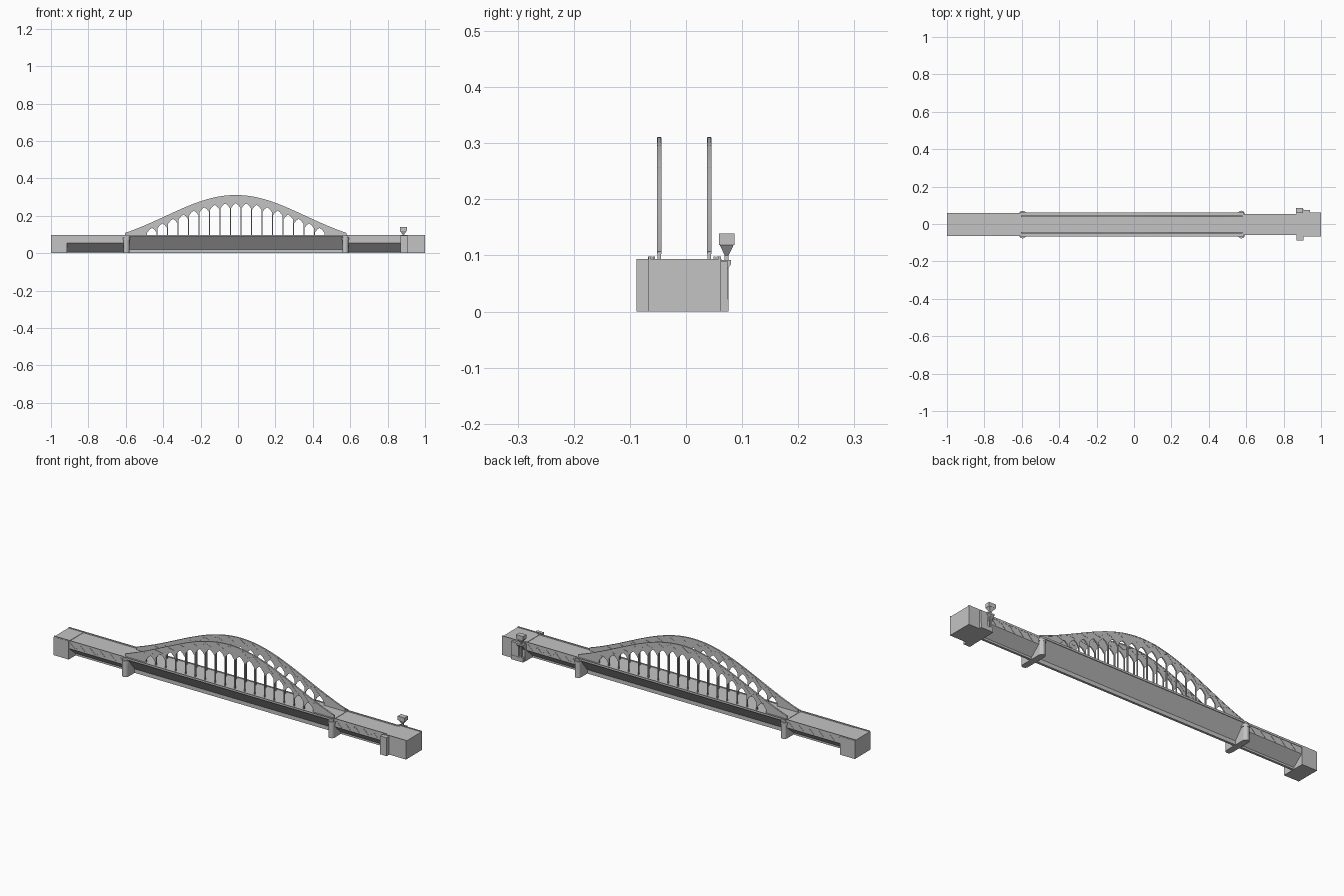
import bpy, bmesh, math
from mathutils import Vector

if "Cube" in bpy.data.objects:
    bpy.data.objects.remove(bpy.data.objects["Cube"])

grey = bpy.data.materials.new("concrete_grey")
grey.use_nodes = True
grey.diffuse_color = (0.55, 0.55, 0.55, 1)
grey.node_tree.nodes["Principled BSDF"].inputs["Base Color"].default_value = grey.diffuse_color

CX, CY = -0.012, -0.003      # middle of the main span
HALF = 0.592                 # half length of the main span
DECK = 0.098


def finish(name, bm):
    bmesh.ops.recalc_face_normals(bm, faces=bm.faces)
    mesh = bpy.data.meshes.new(name)
    bm.to_mesh(mesh)
    bm.free()
    mesh.materials.append(grey)
    obj = bpy.data.objects.new(name, mesh)
    bpy.context.collection.objects.link(obj)
    return obj


def add_prism(bm, points, direction):
    face = bm.faces.new([bm.verts.new(p) for p in points])
    out = bmesh.ops.extrude_face_region(bm, geom=[face])
    moved = [v for v in out["geom"] if isinstance(v, bmesh.types.BMVert)]
    bmesh.ops.translate(bm, verts=moved, vec=Vector(direction))


def prism(name, points, direction):
    bm = bmesh.new()
    add_prism(bm, points, direction)
    return finish(name, bm)


def add_box(bm, x0, x1, y0, y1, z0, z1):
    add_prism(bm, [(x0, y0, z0), (x1, y0, z0), (x1, y1, z0), (x0, y1, z0)], (0, 0, z1 - z0))


def box(name, *limits):
    bm = bmesh.new()
    add_box(bm, *limits)
    return finish(name, bm)


def add_bar(bm, a, b, width, y0, y1):
    # flat bar between two (x, z) points
    a, b = Vector(a), Vector(b)
    d = (b - a).normalized() * width / 2
    n = Vector((-d.y, d.x))
    add_prism(bm, [(p.x, y0, p.y) for p in (a + n, a - n, b - n, b + n)], (0, y1 - y0, 0))


# Girder with a sloping underside and a narrow keel
def girder(name, x0, x1, half, top, side, keel):
    k = 0.006
    section = [(-half, top), (-half, side), (-k, keel), (-k, 0),
               (k, 0), (k, keel), (half, side), (half, top)]
    prism(name, [(x0, CY + y, z) for y, z in section], (x1 - x0, 0, 0))


girder("main_girder", CX - HALF, CX + HALF, 0.063, 0.094, 0.090, 0.020)
girder("right_side_girder", -0.92, CX - HALF, 0.059, 0.092, 0.055, 0.010)
girder("left_side_girder", CX + HALF, 0.88, 0.055, 0.092, 0.055, 0.010)

# Parapets along every span
for label, x0, x1, half in (("main", CX - HALF, CX + HALF, 0.0645),
                            ("right", -1, CX - HALF, 0.061),
                            ("left", CX + HALF, 0.88, 0.056)):
    bm = bmesh.new()
    for s in (-1, 1):
        add_box(bm, x0, x1, *sorted((CY + s * half, CY + s * (half - 0.004))), 0.088, DECK)
    finish(label + "_parapets", bm)

# Diagonal bracing on the side spans
for label, x0, x1, half in (("right", -0.91, -0.62, 0.059), ("left", 0.6, 0.86, 0.055)):
    bm = bmesh.new()
    n = 10
    step = (x1 - x0) / n
    for s in (-1, 1):
        for i in range(n):
            z = (0.060, 0.086) if i % 2 else (0.086, 0.060)
            add_bar(bm, (x0 + i * step, z[0]), (x0 + (i + 1) * step, z[1]), 0.004,
                    CY + s * half, CY + s * (half + 0.0015))
    finish(label + "_side_bracing", bm)


# Arch ribs: solid plates with pointed openings over the hangers
def arch_top(x):
    u = min(1, abs(x / HALF))
    return 0.108 + 0.203 * (0.5 * (1 - u * u) + 0.5 * math.cos(u * math.pi / 2) ** 2)


def depth(x):
    return 0.044 - 0.018 * abs(x / HALF)


BAYS = 17
BAY = 0.056
HANGER = 0.005
EDGE = BAYS * BAY / 2


def rib_outline():
    top = [(-HALF + 2 * HALF * i / 48, arch_top(-HALF + 2 * HALF * i / 48)) for i in range(49)]
    low = [(-HALF, 0.094)]
    for i in range(BAYS):
        mid = -EDGE + (i + 0.5) * BAY
        w = BAY / 2 - HANGER / 2
        peak = max(arch_top(mid) - depth(mid), 0.118)
        shoulder = max(peak - 0.026, 0.098)
        low += [(mid - w, 0.094), (mid - w, shoulder), (mid - w * 0.5, peak - 0.009), (mid, peak),
                (mid + w * 0.5, peak - 0.009), (mid + w, shoulder), (mid + w, 0.094)]
    low.append((HALF, 0.094))
    return top + low[::-1]


for label, y in (("front", CY - 0.0445), ("back", CY + 0.0445)):
    prism(label + "_arch_rib", [(CX + x, y - 0.003, z) for x, z in rib_outline()], (0, 0.006, 0))
    # raised upper chord and zigzag braces
    bm = bmesh.new()
    n = 34
    for i in range(n):
        a, b = (-HALF + 2 * HALF * (i + k) / n for k in (0, 1))
        add_bar(bm, (CX + a, arch_top(a) - 0.003), (CX + b, arch_top(b) - 0.003), 0.005,
                y - 0.004, y + 0.004)
        if 2 < i < n - 3:
            drop = (0.008, 0.030) if i % 2 else (0.030, 0.008)
            add_bar(bm, (CX + a, arch_top(a) - drop[0]), (CX + b, arch_top(b) - drop[1]), 0.003,
                    y - 0.004, y + 0.004)
    finish(label + "_arch_bracing", bm)

# River piers with rounded ends, and bearing blocks on top
for label, x in (("right", -0.596), ("left", 0.574)):
    def stadium(r, half, z):
        pts = []
        for s in (1, -1):
            for i in range(9):
                t = math.pi * i / 8
                pts.append((x + s * r * math.cos(t), CY + s * (half + r * math.sin(t)), z))
        return pts
    prism(label + "_pier", stadium(0.016, 0.057, 0), (0, 0, 0.07))
    prism(label + "_pier_cap", stadium(0.019, 0.055, 0.07), (0, 0, 0.013))
    box(label + "_bearing", x - 0.012, x + 0.012, CY - 0.066, CY + 0.066, 0.083, 0.094)

# End abutments
box("right_abutment", -1, -0.915, -0.065, 0.06, 0, 0.094)
box("left_abutment", 0.87, 1, -0.067, 0.062, 0, 0.094)
bm = bmesh.new()
for y in (-0.067, 0.058):
    add_box(bm, 0.87, 1, y, y + 0.004, 0.09, DECK)
finish("left_abutment_parapets", bm)

# Stair pillar at the front, stair bay and landing at the back
box("front_pillar", 0.868, 0.905, -0.088, -0.06, 0, 0.094)
box("back_stair_bay", 0.90, 0.94, 0.06, 0.074, 0.02, 0.09)
box("back_stair_foot", 0.872, 0.94, 0.06, 0.076, 0, 0.022)
prism("back_landing", [(0.868, 0.06, 0.092), (0.868, 0.08, 0.092), (0.868, 0.08, 0.084),
                       (0.868, 0.062, 0.06)], (0.037, 0, 0))

# Control cabin on a tapered neck
box("cabin_post", 0.880, 0.888, 0.069, 0.076, 0, 0.104)
box("control_cabin", 0.865, 0.903, 0.059, 0.086, 0.119, 0.139)
bm = bmesh.new()
rings = []
for z, hx, hy in ((0.100, 0.004, 0.0035), (0.119, 0.018, 0.0125)):
    rings.append([bm.verts.new((0.884 + sx * hx, 0.0725 + sy * hy, z))
                  for sx, sy in ((-1, -1), (1, -1), (1, 1), (-1, 1))])
for i in range(4):
    j = (i + 1) % 4
    bm.faces.new((rings[0][i], rings[0][j], rings[1][j], rings[1][i]))
for ring in rings:
    bm.faces.new(ring)
finish("cabin_neck", bm)
